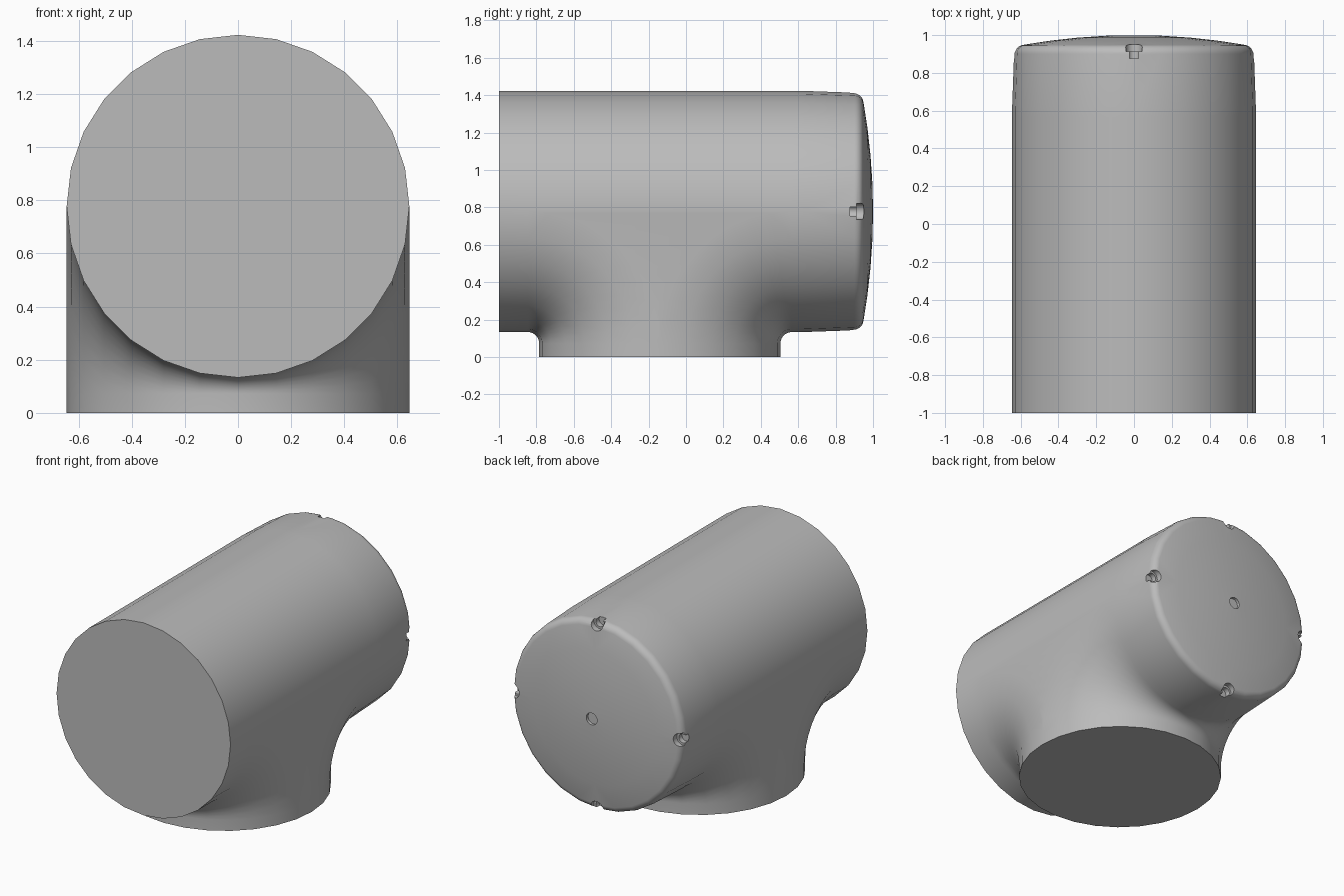
import bpy, bmesh, math
from mathutils import Matrix

if "Cube" in bpy.data.objects:
    bpy.data.objects.remove(bpy.data.objects["Cube"])

R, AXIS_Z, BRANCH_Y = 0.645, 0.778, -0.14   # pipe radius, run height, branch centre
REACH = 0.705                               # where the blend meets the pipes
RUN_END, SIDES, ARC = 0.62, 28, 10

grey = bpy.data.materials.new("plain grey")
grey.use_nodes = True
grey.diffuse_color = (0.5, 0.5, 0.5, 1)
grey.node_tree.nodes["Principled BSDF"].inputs["Base Color"].default_value = (0.5, 0.5, 0.5, 1)

bm = bmesh.new()
cache = {}


def vert(x, y, z):
    key = (round(x, 4), round(y, 4), round(z, 4))
    if key not in cache:
        cache[key] = bm.verts.new(key)
    return cache[key]


def face(verts):
    unique = list(dict.fromkeys(verts))
    if len(unique) > 2:
        bm.faces.new(unique)


def loft(a, b):
    for i in range(len(a) - 1):
        face([a[i], a[i + 1], b[i + 1], b[i]])


def angle(k):
    return -math.pi / 2 + 2 * math.pi * k / SIDES


def ring(y, r):
    return [vert(r * math.sin(angle(k)), y, AXIS_Z - r * math.cos(angle(k))) for k in range(SIDES)]


def lower_column(k, side):
    """Run wall, rounded blend and branch wall in one slice across x."""
    x, drop = R * math.sin(angle(k)), R * math.cos(angle(k))
    d = REACH - drop
    end = -1 if side < 0 else RUN_END
    pts = [(end, AXIS_Z - drop)]
    for i in range(ARC + 1):
        a = math.pi / 2 * i / ARC
        pts.append((BRANCH_Y + side * (REACH - d * math.sin(a)),
                    AXIS_Z - REACH + d * math.cos(a)))
    pts.append((BRANCH_Y + side * drop, 0))
    return [vert(x, y, z) for y, z in pts]


# Lower half of the run, blended into the branch
half = SIDES // 2
front, back = ([lower_column(k, s) for k in range(half + 1)] for s in (-1, 1))
for cols in (front, back):
    for a, b in zip(cols, cols[1:]):
        loft(a, b)
for k in (0, half):                          # flat cheeks between the blends
    face(front[k][1:-1] + back[k][1:-1][::-1])
face([c[-1] for c in front] + [c[-1] for c in reversed(back)])

# Upper half of the run
stations = (-1, BRANCH_Y - REACH, BRANCH_Y + REACH, RUN_END)
upper = [[vert(R * math.sin(angle(k)), y, AXIS_Z - R * math.cos(angle(k))) for y in stations]
         for k in range(half, SIDES + 1)]
for a, b in zip(upper, upper[1:]):
    loft(a, b)
face(ring(-1, R))

# Slightly tapered end with a rounded rim and shallow dome
profile = [(RUN_END, R), (0.9, 0.635)]
for i in range(1, 7):
    a = math.radians(80) * i / 6
    profile.append((0.9 + 0.048 * math.sin(a), 0.587 + 0.048 * math.cos(a)))
for r in (0.45, 0.3, 0.15):
    profile.append((1 - 0.053 * (r / 0.595) ** 2, r))
rings = [ring(y, r) for y, r in profile]
for a, b in zip(rings, rings[1:]):
    loft(a + a[:1], b + b[:1])
tip = vert(0, 1, AXIS_Z)
for a, b in zip(rings[-1], rings[-1][1:] + rings[-1][:1]):
    face([a, b, tip])

bmesh.ops.recalc_face_normals(bm, faces=bm.faces)
mesh = bpy.data.meshes.new("tee_pipe")
bm.to_mesh(mesh)
bm.free()
tee = bpy.data.objects.new("tee_pipe", mesh)
mesh.materials.append(grey)
bpy.context.collection.objects.link(tee)
bpy.context.view_layer.objects.active = tee
tee.select_set(True)


def bore(x, z, radius, start):
    """Cut a round hole running along y from start out through the end."""
    cut = bmesh.new()
    depth = 1.1 - start
    bmesh.ops.create_cone(cut, cap_ends=True, segments=20, radius1=radius, radius2=radius, depth=depth,
                          matrix=Matrix.Translation((x, start + depth / 2, z)) @ Matrix.Rotation(math.pi / 2, 4, 'X'))
    data = bpy.data.meshes.new("bore_cutter")
    cut.to_mesh(data)
    cut.free()
    data.materials.append(grey)
    cutter = bpy.data.objects.new("bore_cutter", data)
    cutter.hide_render = True
    bpy.context.collection.objects.link(cutter)
    mod = tee.modifiers.new("bore", 'BOOLEAN')
    mod.operation, mod.solver, mod.object = 'DIFFERENCE', 'EXACT', cutter
    bpy.ops.object.modifier_apply(modifier=mod.name)
    bpy.data.objects.remove(cutter)


# Four stepped rim notches and the centre dimple
for q in range(4):
    x, z = 0.615 * math.sin(q * math.pi / 2), 0.615 * math.cos(q * math.pi / 2)
    bore(x, AXIS_Z + z, 0.044, 0.912)
    bore(x, AXIS_Z + z, 0.03, 0.877)
bore(0, AXIS_Z, 0.04, 0.98)

bpy.ops.object.shade_smooth_by_angle(angle=math.radians(35))
